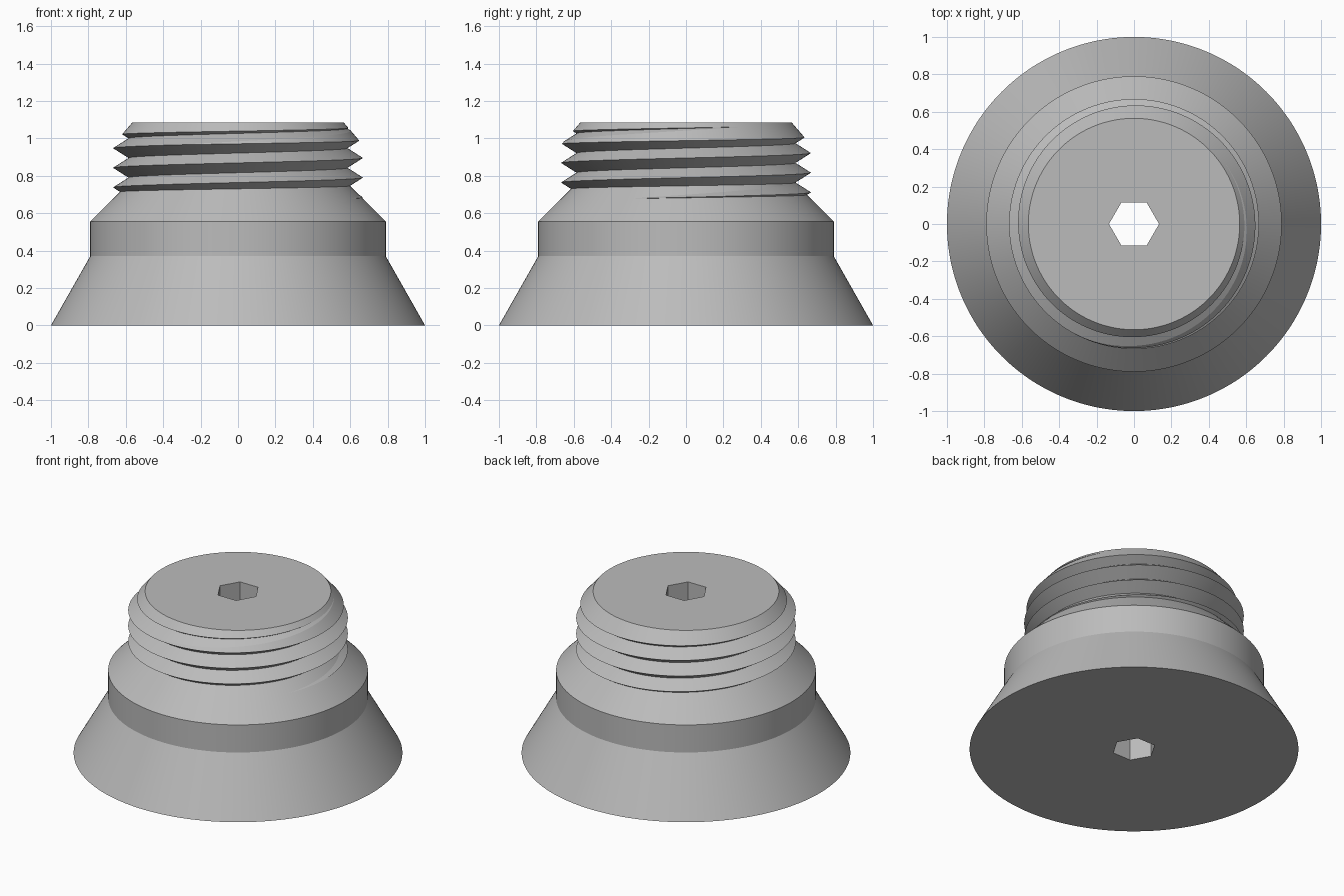
import bpy
import bmesh
from math import pi, sin, cos, radians

cube = bpy.data.objects.get("Cube")
if cube:
    bpy.data.objects.remove(cube, do_unlink=True)

SEGMENTS = 240
TOP = 1.085
SHOULDER = 0.6
PITCH, START = 0.105, 0.685
ROOT, CREST = 0.585, 0.668
HEX_APOTHEM = 0.116


def limit(z):
    """Radius of the shoulder cone (low) or of the top chamfer (high)."""
    return 1.345 - z if z < 0.88 else 0.565 + 0.86 * (TOP - z)


def trimmed(r, z):
    """Keep a thread point outside the shoulder and inside the chamfer."""
    z = min(max(z, SHOULDER), TOP)
    return (max if z < 0.88 else min)(r, limit(z)), z


def thread_profile(turn):
    """Zigzag of roots and crests, with a point where a flank meets a cone."""
    nodes = [(ROOT if k % 2 else CREST, START + PITCH * (k / 2 + turn))
             for k in range(-5, 11)]
    points = []
    for (r0, z0), (r1, z1) in zip(nodes, nodes[1:]):
        points.append(trimmed(r0, z0))
        low = z0 + z1 < 1.76
        d0, d1 = [r - (1.345 - z if low else 0.565 + 0.86 * (TOP - z))
                  for r, z in ((r0, z0), (r1, z1))]
        if d0 * d1 < 0:
            t = d0 / (d0 - d1)
        else:
            t = 0 if abs(d0) < abs(d1) else 1
        points.append(trimmed(r0 + t * (r1 - r0), z0 + t * (z1 - z0)))
    return points


def hex_radius(angle):
    return HEX_APOTHEM / cos(angle % (pi / 3) - pi / 6)


# Closed section at every angle: bore, flared base, collar, thread, top
bm = bmesh.new()
columns = []
for i in range(SEGMENTS + 1):
    angle = 2 * pi * i / SEGMENTS
    bore = hex_radius(angle)
    section = [(bore, 0), (1, 0), (0.79, 0.37), (0.79, 0.555)]
    section += thread_profile(i / SEGMENTS)
    section += [(0.565, TOP), (bore, TOP)]
    columns.append([bm.verts.new((r * cos(angle), r * sin(angle), z))
                    for r, z in section])
for a, b in zip(columns, columns[1:]):
    for j in range(len(a)):
        n = (j + 1) % len(a)
        bm.faces.new((a[j], b[j], b[n], a[n]))
bmesh.ops.remove_doubles(bm, verts=bm.verts, dist=0.0001)
bmesh.ops.recalc_face_normals(bm, faces=bm.faces)

mesh = bpy.data.meshes.new("threaded_plug")
bm.to_mesh(mesh)
bm.free()
plug = bpy.data.objects.new("threaded_plug", mesh)
bpy.context.collection.objects.link(plug)

# Plain grey finish
grey = bpy.data.materials.new("plain grey")
grey.use_nodes = True
colour = (0.5, 0.5, 0.5, 1)
grey.diffuse_color = colour
grey.node_tree.nodes["Principled BSDF"].inputs["Base Color"].default_value = colour
mesh.materials.append(grey)

bpy.context.view_layer.objects.active = plug
plug.select_set(True)
bpy.ops.object.shade_smooth_by_angle(angle=radians(10))
